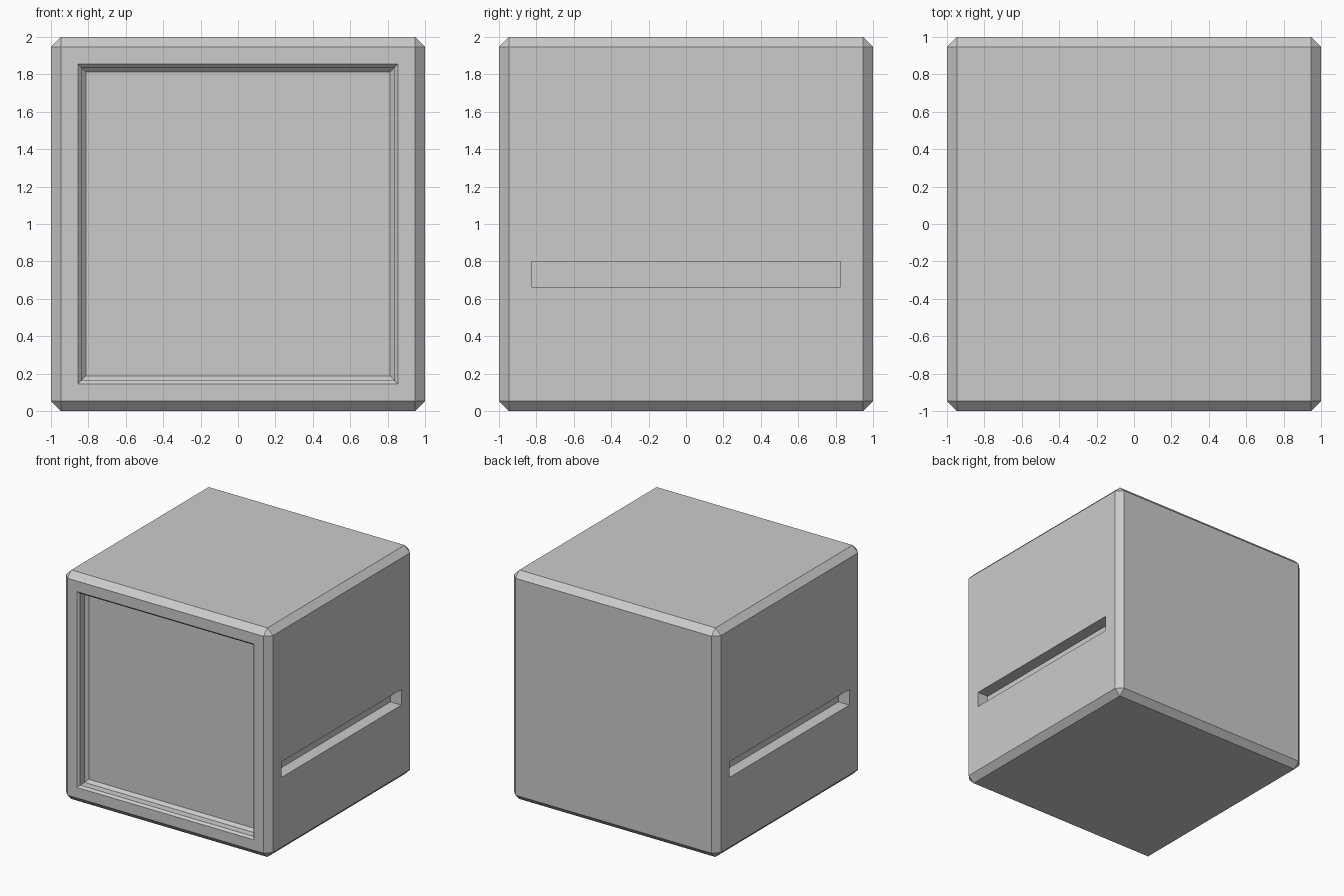
import bpy, bmesh
from mathutils import Vector

if "Cube" in bpy.data.objects:
    bpy.data.objects.remove(bpy.data.objects["Cube"])

bm = bmesh.new()

# Chamfered cube body
bmesh.ops.create_cube(bm, size=2.0)
bmesh.ops.translate(bm, verts=bm.verts[:], vec=(0, 0, 1))
bmesh.ops.bevel(bm, geom=bm.edges[:], offset=0.053, offset_type='OFFSET',
                segments=1, profile=0.5, affect='EDGES')


def find_face(direction):
    d = Vector(direction)
    return max((f for f in bm.faces if f.normal.dot(d) > 0.99),
               key=lambda f: f.calc_area())


def step(face, axis, plane, half_u, half_z, centre_z):
    """Extrude a face and reshape its new end to a rectangle on a plane."""
    new = bmesh.ops.extrude_discrete_faces(bm, faces=[face])["faces"][0]
    u = 1 - axis
    for v in new.verts:
        v.co[axis] = plane
        v.co[u] = half_u if v.co[u] > 0 else -half_u
        v.co.z = centre_z + (half_z if v.co.z > 1 else -half_z)
    return new


bm.normal_update()

# Recessed front panel: rim, outer chamfer, wall, inner chamfer
face = find_face((0, -1, 0))
for half, depth in ((0.855, 0), (0.837, 0.018), (0.837, 0.08), (0.813, 0.104)):
    face = step(face, 1, -1 + depth, half, half, 1.0)

# Long slot in each side
for side in (-1, 1):
    face = find_face((side, 0, 0))
    slot_z, slot_half = 0.731, 0.068
    rim = step(face, 0, side, 0.826, slot_half, slot_z)
    inner = bmesh.ops.extrude_discrete_faces(bm, faces=[rim])["faces"][0]
    for v in inner.verts:
        v.co.x = side * 0.895

bmesh.ops.recalc_face_normals(bm, faces=bm.faces[:])
mesh = bpy.data.meshes.new("cube_housing")
bm.to_mesh(mesh)
bm.free()
obj = bpy.data.objects.new("cube_housing", mesh)
bpy.context.collection.objects.link(obj)
